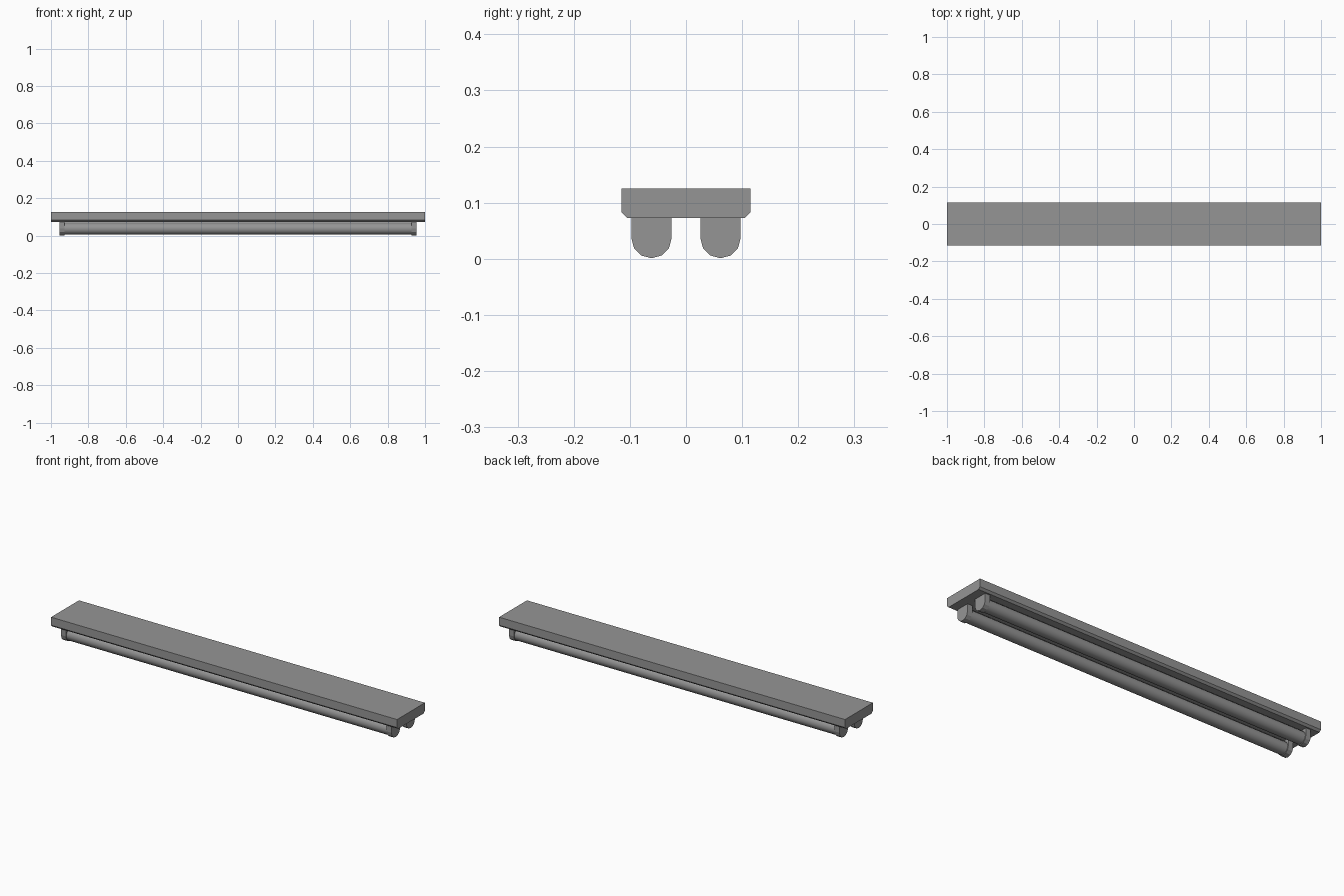
import bpy, math

if "Cube" in bpy.data.objects:
    bpy.data.objects.remove(bpy.data.objects["Cube"])

grey = bpy.data.materials.new("grey")
grey.diffuse_color = (0.3, 0.3, 0.3, 1)
grey.use_nodes = True
grey.node_tree.nodes["Principled BSDF"].inputs["Base Color"].default_value = grey.diffuse_color


def extrude_x(name, profile, x0, x1, smooth=False):
    """Sweep a closed counter-clockwise (y, z) profile from x0 to x1."""
    n = len(profile)
    verts = [(x, y, z) for x in (x0, x1) for y, z in profile]
    faces = [(i, (i + 1) % n, n + (i + 1) % n, n + i) for i in range(n)]
    faces = [f[::-1] for f in faces]
    faces += [tuple(range(n)), tuple(range(2 * n - 1, n - 1, -1))]
    # profile runs counter-clockwise seen from +x, so flip everything outward
    faces = [f[::-1] for f in faces]
    mesh = bpy.data.meshes.new(name)
    mesh.from_pydata(verts, [], faces)
    mesh.materials.append(grey)
    obj = bpy.data.objects.new(name, mesh)
    bpy.context.collection.objects.link(obj)
    if smooth:
        bpy.ops.object.select_all(action='DESELECT')
        obj.select_set(True)
        bpy.context.view_layer.objects.active = obj
        bpy.ops.object.shade_smooth_by_angle(angle=math.radians(40))
    return obj


def arc(cy, cz, r, a0, a1, steps):
    return [(cy + r * math.cos(math.radians(a0 + (a1 - a0) * i / steps)),
             cz + r * math.sin(math.radians(a0 + (a1 - a0) * i / steps)))
            for i in range(steps + 1)]


# Ceiling housing with chamfered lower long edges
TOP, BASE = 0.125, 0.073
extrude_x("housing", [(-0.115, TOP), (-0.115, BASE + 0.01), (-0.105, BASE),
                      (0.105, BASE), (0.115, BASE + 0.01), (0.115, TOP)], -1, 1)

# Two lamps, each a tube held between two rounded sockets
R, CZ = 0.036, 0.037
for side, cy in (("front", -0.0615), ("back", 0.0615)):
    tube = arc(cy, CZ, 0.032, 0, 360, 12)[:-1]
    extrude_x(side + "_tube", tube, -0.927, 0.927, smooth=True)
    socket = [(cy + R, BASE), (cy - R, BASE)] + arc(cy, CZ, R, 180, 360, 6)
    extrude_x(side + "_left_socket", socket, -0.955, -0.927)
    extrude_x(side + "_right_socket", socket, 0.927, 0.955)
